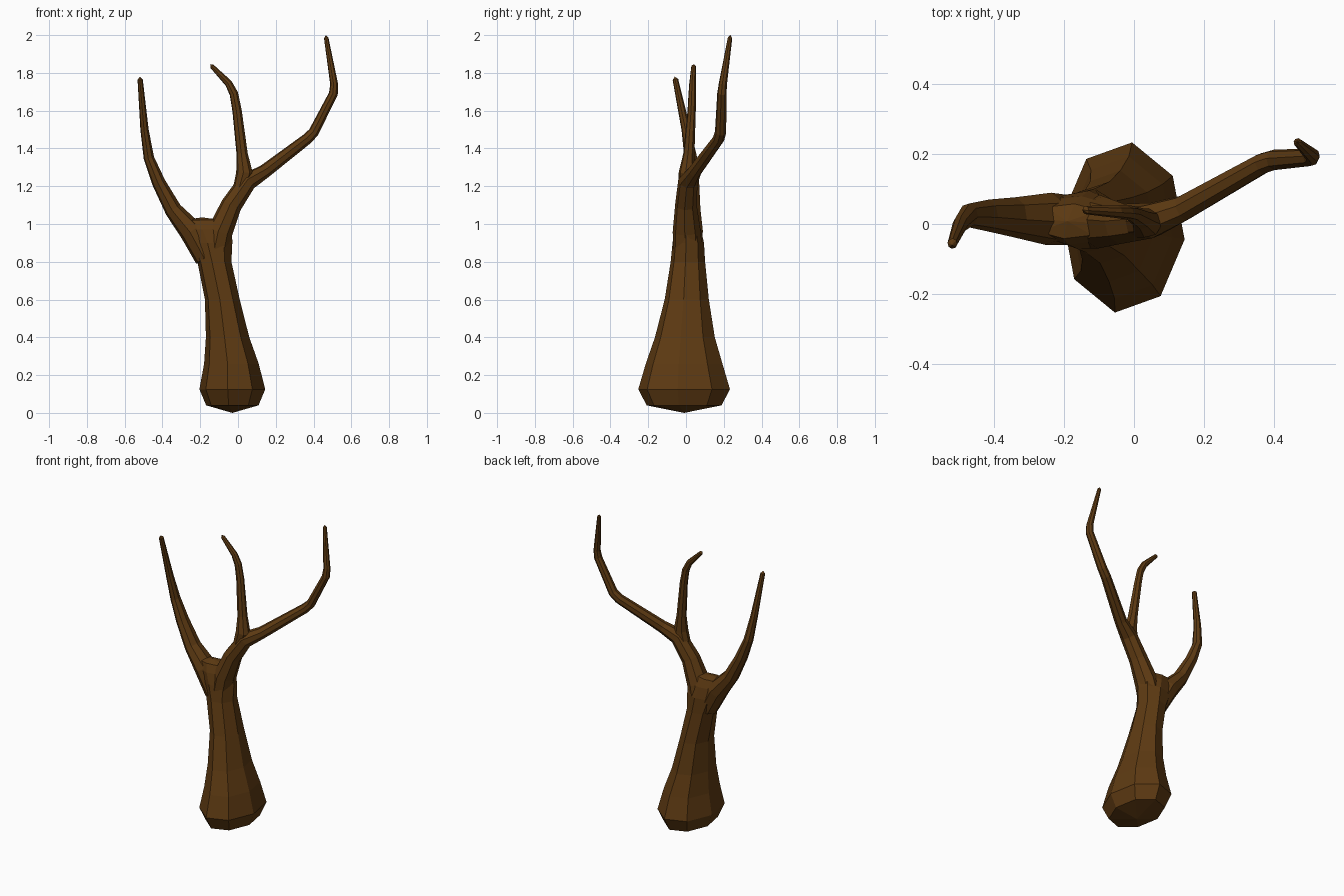
import bpy, bmesh, math
from mathutils import Vector

if "Cube" in bpy.data.objects:
    bpy.data.objects.remove(bpy.data.objects["Cube"])

SIDES, PHASE = 8, math.radians(-8)

bark = bpy.data.materials.new("brown bark")
bark.diffuse_color = (0.11, 0.042, 0.006, 1)
bark.use_nodes = True
bark.node_tree.nodes["Principled BSDF"].inputs["Base Color"].default_value = bark.diffuse_color


def limb(name, rings, start, end, level=False):
    """Loft an eight-sided tube through rings (x, y, z, half width, half depth)."""
    bm = bmesh.new()
    pts = [Vector(r[:3]) for r in rings]
    loops = []
    for i, (c, r) in enumerate(zip(pts, rings)):
        before = (c - pts[i - 1]).normalized() if i else Vector()
        after = (pts[i + 1] - c).normalized() if i + 1 < len(pts) else Vector()
        t = Vector((0, 0, 1)) if level else (before + after).normalized()
        u = Vector((0, 1, 0)).cross(t).normalized()
        v = t.cross(u)
        loop = []
        for k in range(SIDES):
            a = PHASE + 2 * math.pi * k / SIDES
            loop.append(bm.verts.new(c + u * r[3] * math.cos(a) + v * r[4] * math.sin(a)))
        loops.append(loop)
    for a, b in zip(loops, loops[1:]):
        for k in range(SIDES):
            n = (k + 1) % SIDES
            bm.faces.new((a[k], a[n], b[n], b[k]))
    # blunt pointed ends
    for loop, tip in ((loops[0], start), (loops[-1], end)):
        p = bm.verts.new(tip)
        for k in range(SIDES):
            bm.faces.new((loop[k], loop[(k + 1) % SIDES], p))
    bmesh.ops.recalc_face_normals(bm, faces=bm.faces)
    me = bpy.data.meshes.new(name)
    bm.to_mesh(me)
    bm.free()
    me.materials.append(bark)
    ob = bpy.data.objects.new(name, me)
    bpy.context.collection.objects.link(ob)
    return ob


# Flared trunk that widens again at the fork
trunk = limb("tree_trunk", [
    (-.03, -.01, .04, .14, .20), (-.03, -.01, .125, .176, .245),
    (-.035, -.01, .26, .146, .205), (-.055, -.006, .40, .116, .16),
    (-.083, .004, .60, .093, .118), (-.125, .01, .80, .091, .092),
    (-.145, .012, .90, .116, .084), (-.168, .01, .97, .138, .07),
    (-.185, .008, 1.02, .11, .05)],
    (-.03, -.01, 0), (-.19, .008, 1.035), level=True)

# Left limb
left = limb("left_branch", [
    (-.17, .01, .82, .06, .07), (-.245, .015, .96, .065, .075),
    (-.343, .02, 1.075, .046, .057), (-.42, .025, 1.22, .036, .045),
    (-.472, .025, 1.35, .028, .034), (-.495, 0, 1.50, .022, .024),
    (-.518, -.056, 1.765, .014, .015)],
    (-.15, .01, .78), (-.519, -.06, 1.78))

# Right limb, leaning outward and backward
right = limb("right_branch", [
    (-.125, .01, .82, .07, .08), (-.095, .004, .96, .068, .075),
    (-.035, 0, 1.10, .056, .058), (.05, .01, 1.225, .05, .052),
    (.14, .045, 1.278, .037, .038), (.365, .172, 1.45, .03, .031),
    (.40, .183, 1.485, .028, .03), (.505, .19, 1.69, .024, .025),
    (.509, .195, 1.74, .021, .022), (.467, .233, 1.985, .012, .012)],
    (-.13, .01, .78), (.465, .235, 2.0))

# Thin middle branch
middle = limb("middle_branch", [
    (.0, 0, 1.15, .035, .04), (.035, .003, 1.27, .045, .042),
    (.022, .015, 1.37, .03, .03), (-.005, .03, 1.60, .025, .022),
    (-.022, .033, 1.69, .023, .02), (-.05, .035, 1.745, .02, .018),
    (-.138, .04, 1.835, .012, .012)],
    (-.01, 0, 1.12), (-.147, .04, 1.845))

# Fuse the limbs into one continuous tree
bpy.context.view_layer.objects.active = trunk
for part in (left, right, middle):
    mod = trunk.modifiers.new("join " + part.name, 'BOOLEAN')
    mod.operation = 'UNION'
    mod.solver = 'EXACT'
    mod.object = part
    bpy.ops.object.modifier_apply(modifier=mod.name)
    bpy.data.objects.remove(part, do_unlink=True)
